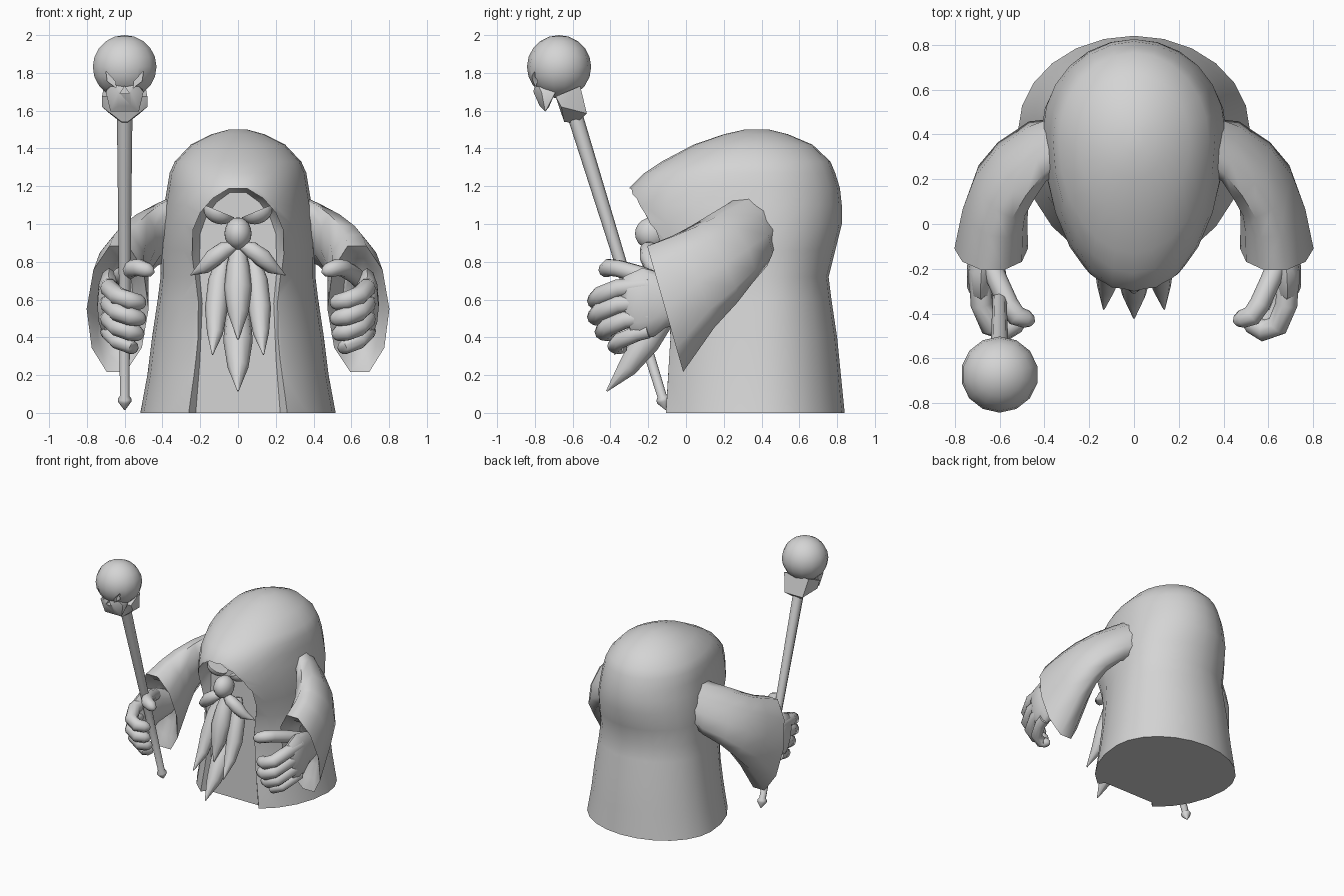
import bpy, bmesh, math
from mathutils import Vector as V, Matrix

if "Cube" in bpy.data.objects:
    bpy.data.objects.remove(bpy.data.objects["Cube"])

mat = bpy.data.materials.new("plain_grey")
mat.diffuse_color = (0.66, 0.66, 0.66, 1)
mat.use_nodes = True
mat.node_tree.nodes["Principled BSDF"].inputs["Base Color"].default_value = mat.diffuse_color


def finish(name, bm, angle=40):
    bmesh.ops.recalc_face_normals(bm, faces=bm.faces)
    me = bpy.data.meshes.new(name)
    bm.to_mesh(me)
    bm.free()
    me.materials.append(mat)
    ob = bpy.data.objects.new(name, me)
    bpy.context.collection.objects.link(ob)
    smooth(ob, angle)
    return ob


def smooth(ob, angle):
    bpy.ops.object.select_all(action='DESELECT')
    ob.select_set(True)
    bpy.context.view_layer.objects.active = ob
    bpy.ops.object.shade_smooth_by_angle(angle=math.radians(angle))


def loft(bm, rings):
    """Skin a list of equal-length point rings and cap both ends."""
    vs = [[bm.verts.new(p) for p in r] for r in rings]
    n = len(vs[0])
    for a, b in zip(vs, vs[1:]):
        for i in range(n):
            j = (i + 1) % n
            bm.faces.new((a[i], a[j], b[j], b[i]))
    bm.faces.new(vs[0])
    bm.faces.new(vs[-1])


def tube(bm, pts, radii, n=10, ref=(0, 0, 1)):
    """Tapered tube; radius may be (across, along ref)."""
    pts = [V(p) for p in pts]
    rings = []
    for i, p in enumerate(pts):
        t = (pts[min(i + 1, len(pts) - 1)] - pts[max(i - 1, 0)]).normalized()
        s = t.cross(V(ref)).normalized()
        u = s.cross(t)
        a, b = radii[i] if isinstance(radii[i], tuple) else (radii[i], radii[i])
        rings.append([p + s * a * math.cos(k * math.tau / n) + u * b * math.sin(k * math.tau / n)
                      for k in range(n)])
    loft(bm, rings)


def finger(bm, pts, r):
    """Tube with a rounded tip."""
    pts = [V(p) for p in pts]
    d = (pts[-1] - pts[-2]).normalized()
    pts += [pts[-1] + d * r * 0.6, pts[-1] + d * r * 0.9]
    k = len(pts) - 2
    tube(bm, pts, [r * 1.05] * (k - 1) + [r * 0.92, r * 0.6, r * 0.12])


def ball(bm, c, r, u=16, v=10, rot=0):
    m = Matrix.Translation(c) @ Matrix.Rotation(rot, 4, 'Y') @ Matrix.Diagonal((*r, 1))
    return bmesh.ops.create_uvsphere(bm, u_segments=u, v_segments=v, radius=1, matrix=m)['verts']


def hull(bm, pts, cx=0):
    vs = [bm.verts.new((cx + s * x, y, z)) for x, y, z in pts for s in (-1, 1)]
    bmesh.ops.convex_hull(bm, input=vs)


def cut(ob, cutter, angle):
    cutter.hide_render = True
    cutter.hide_viewport = True
    m = ob.modifiers.new("cut", 'BOOLEAN')
    m.object = cutter
    m.operation = 'DIFFERENCE'
    m.solver = 'EXACT'
    bpy.context.view_layer.objects.active = ob
    bpy.ops.object.modifier_apply(modifier=m.name)
    bpy.data.objects.remove(cutter)
    smooth(ob, angle)


# Hooded robe: rings of (z, front y, centre y, back y, half width)
rows = [(0, -.19, .42, .84, .517), (.2, -.17, .42, .82, .48), (.4, -.15, .42, .80, .455),
        (.6, -.17, .42, .77, .425), (.72, -.2, .42, .755, .41), (.86, -.26, .42, .79, .412),
        (1.0, -.32, .42, .825, .405), (1.1, -.32, .41, .825, .39), (1.19, -.30, .40, .815, .375),
        (1.27, -.22, .38, .79, .362), (1.33, -.13, .37, .765, .335), (1.42, .04, .37, .67, .25),
        (1.475, .2, .37, .54, .14), (1.5, .31, .38, .44, .05)]
rings = []
for z, f, c, b, w in rows:
    ring = []
    for k in range(24):
        a = k * math.tau / 24
        s = math.sin(a)
        ring.append((w * math.cos(a), c + s * ((b - c) if s > 0 else (c - f)), z))
    rings.append(ring)
bm = bmesh.new()
loft(bm, rings)
robe = finish("hooded_robe", bm, 45)

# Arched front opening, narrowing inwards
half = [(-.1, .275), (.0, .268), (.3, .24), (.6, .225), (.78, .245), (.97, .238), (1.06, .2),
        (1.135, .135), (1.187, .05)]
arch = [(x, z) for z, x in half] + [(-x, z) for z, x in reversed(half)]
bm = bmesh.new()
loft(bm, [[(x, -.7, z) for x, z in arch], [(x, -.115, z) for x, z in arch],
          [(x * .84, -.06, z - .02) for x, z in arch]])
cut(robe, finish("opening_cutter", bm), 45)

# Nose
bm = bmesh.new()
ball(bm, (0, -.18, .95), (.072, .09, .085))
finish("nose", bm, 60)

# Beard locks
bm = bmesh.new()
tube(bm, [(0, -.06, .62), (0, -.14, .48), (0, -.21, .38), (0, -.31, .24), (0, -.42, .115)],
     [.05, .07, .078, .055, .004], ref=(0, 1, 0))
tube(bm, [(0, -.13, .9), (0, -.17, .78), (0, -.21, .66), (0, -.25, .53), (0, -.31, .39)],
     [.03, .06, .074, .055, .004], ref=(0, 1, 0))
for s in (-1, 1):
    tube(bm, [(s * .07, -.1, .85), (s * .1, -.15, .7), (s * .115, -.21, .55), (s * .122, -.28, .42),
              (s * .135, -.38, .31)], [.03, .058, .06, .042, .004], ref=(0, 1, 0))
finish("beard", bm, 60)

for s, side in ((-1, "left"), (1, "right")):
    # Moustache half
    bm = bmesh.new()
    tube(bm, [(s * .01, -.18, .89), (s * .07, -.2, .865), (s * .13, -.195, .82),
              (s * .18, -.18, .77), (s * .25, -.14, .73)], [.02, .045, .05, .036, .003])
    finish(side + "_moustache", bm, 60)

    # Scowling eye: ball sliced by a slanted plane
    bm = bmesh.new()
    ball(bm, (s * .098, -.12, 1.065), (.085, .07, .065), rot=-s * .3)
    bmesh.ops.bisect_plane(bm, geom=bm.verts[:] + bm.edges[:] + bm.faces[:],
                           plane_co=(s * .02, -.15, 1.035), plane_no=(-s * .42, 0, 1),
                           clear_outer=True)
    bmesh.ops.holes_fill(bm, edges=[e for e in bm.edges if e.is_boundary])
    finish(side + "_eye", bm, 50)

    # Wide sleeve: sections of (top, bottom, half width direction), then the inner lining
    secs = [((.33, .33, 1.16), (.33, .38, .82), (.02, .125)),
            ((.42, .25, 1.115), (.44, .40, .77), (.04, .11)),
            ((.51, .15, 1.06), (.54, .33, .68), (.09, .09)),
            ((.58, .04, 1.0), (.60, .26, .575), (.12, .06)),
            ((.61, -.06, .955), (.63, .15, .44), (.145, .02)),
            ((.63, -.21, .9), (.645, -.01, .20), (.164, 0)),
            ((.63, -.14, .83), (.645, .01, .3), (.125, 0)),
            ((.63, -.03, .78), (.645, .06, .4), (.085, 0))]
    rings = []
    for top, bot, w in secs:
        t, b = V(top), V(bot)
        m, h, wv = (t + b) / 2, (t - b) / 2, V((*w, 0))
        ring = [m + wv * math.cos(k * math.tau / 10) + h * math.sin(k * math.tau / 10)
                for k in range(10)]
        rings.append([(s * p.x, p.y, p.z) for p in ring])
    bm = bmesh.new()
    loft(bm, rings)
    finish(side + "_sleeve", bm, 62)

    # Gripping hand: palm, four fingers, thumb
    bm = bmesh.new()
    tube(bm, [(s * .645, .04, .57), (s * .665, -.1, .59), (s * .68, -.2, .585), (s * .685, -.28, .56),
              (s * .68, -.32, .55)],
         [(.06, .09), (.065, .14), (.066, .185), (.06, .17), (.035, .14)], n=12)
    for z, reach, tip in ((.60, 0, .525), (.515, 0, .525), (.435, .04, .535), (.36, .1, .56)):
        finger(bm, [(s * .69, -.20, z + .075), (s * .68, -.36 + reach, z + .06),
                    (s * .64, -.455 + reach, z + .02), (s * .575, -.475 + reach, z - .005),
                    (s * tip, -.445 + reach, z - .015)], .047 if z > .4 else .04)
    finger(bm, [(s * .66, -.13, .69), (s * .61, -.25, .735), (s * .56, -.36, .765),
                (s * .525, -.41, .77), (s * .48, -.425, .755)], .044)
    finish(side + "_hand", bm, 60)


# Staff with pointed foot
def on_staff(z):
    return (-.6, -.115 - (z - .05) * .31, z)


bm = bmesh.new()
tube(bm, [on_staff(z) for z in (.015, .06, .075, .09, .8, 1.65)],
     [.003, .036, .036, .025, .032, .042], n=8, ref=(0, 1, 0))
finish("staff", bm, 50)

# Skull: cranium with carved eye slits and nose hole
bm = bmesh.new()
ball(bm, (-.6, -.672, 1.832), (.173, .17, .168), 14, 10)
skull = finish("skull", bm, 45)
eye = [(.1, 1.81), (.05, 1.755), (.045, 1.72), (.092, 1.755)]
holes = [[(-.6 + s * x, z) for x, z in eye] for s in (-1, 1)]
holes.append([(-.6, 1.73), (-.625, 1.69), (-.575, 1.69)])

# Upper face below the cranium
bm = bmesh.new()
hull(bm, [(.05, -.795, 1.755), (.1, -.765, 1.70), (.035, -.808, 1.70), (.035, -.775, 1.625),
          (.075, -.745, 1.595), (.06, -.725, 1.62), (.1, -.69, 1.70), (.08, -.69, 1.75)], -.6)
face = finish("skull_face", bm, 40)
for ob in (skull, face):
    for i, h in enumerate(holes):
        depth = -.77 if i < 2 else -.755
        bm = bmesh.new()
        loft(bm, [[(x, -.95, z) for x, z in h], [(x, depth, z) for x, z in h]])
        cut(ob, finish("hole_cutter", bm), 40)

# Jaw
bm = bmesh.new()
hull(bm, [(.12, -.69, 1.675), (.11, -.56, 1.73), (.12, -.66, 1.62), (.08, -.525, 1.585),
          (.015, -.645, 1.54), (.015, -.58, 1.535)], -.6)
finish("skull_jaw", bm, 25)
